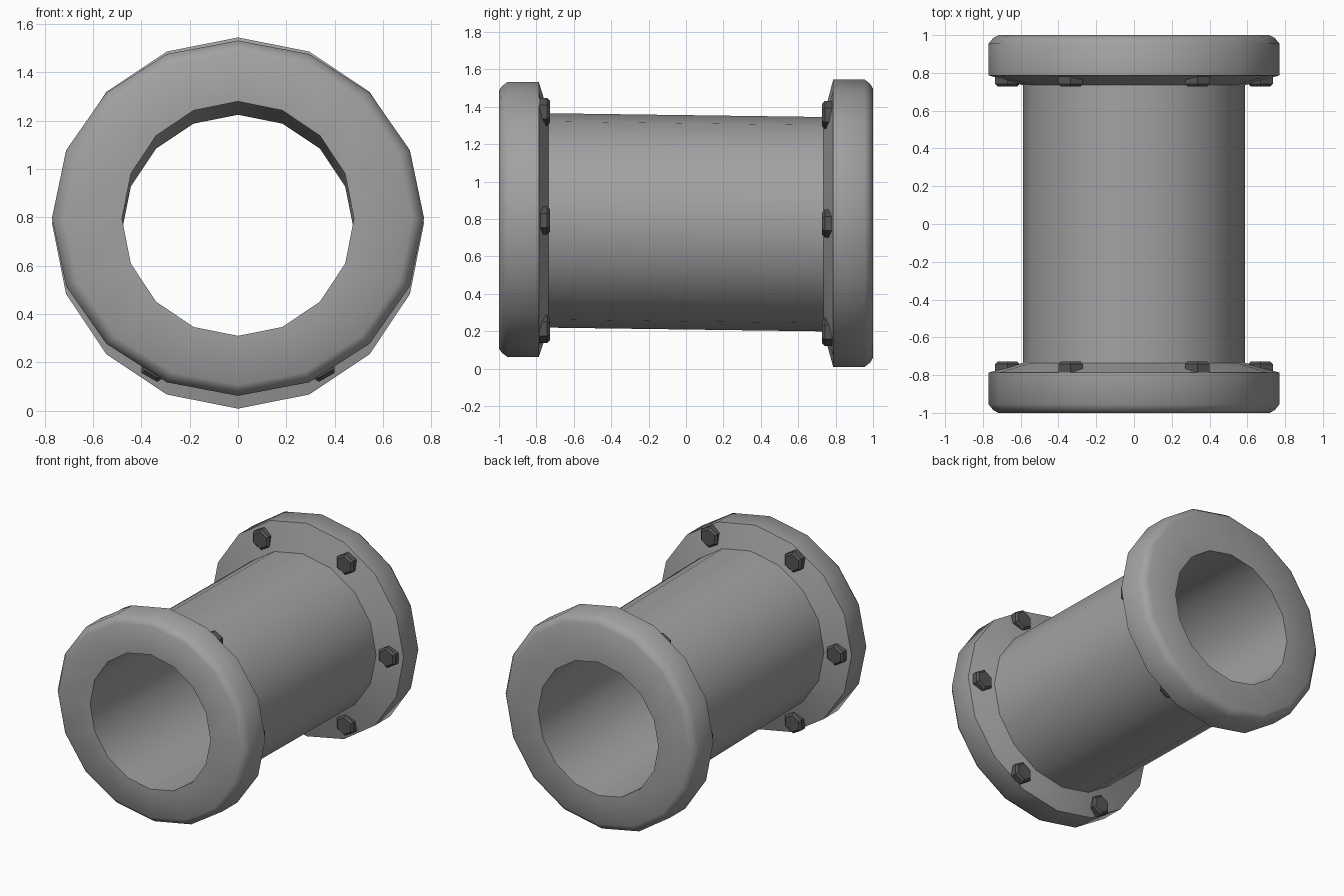
import bpy
import bmesh
from math import cos, sin, pi

cube = bpy.data.objects.get("Cube")
if cube:
    bpy.data.objects.remove(cube, do_unlink=True)


def flat_material(name, value):
    mat = bpy.data.materials.new(name)
    mat.use_nodes = True
    colour = (value, value, value, 1)
    mat.diffuse_color = colour
    mat.node_tree.nodes["Principled BSDF"].inputs["Base Color"].default_value = colour
    return mat


pipe_grey = flat_material("pipe grey", 0.36)
bolt_grey = flat_material("dark bolt grey", 0.09)


def loft(name, rings, mat, sides=16, phase=0.0, cx=0.0, capped=False, smooth=True):
    """Skin rings given as (y, x radius, z radius, centre z)."""
    bm = bmesh.new()
    loops = []
    for y, rx, rz, cz in rings:
        angles = [phase + 2 * pi * i / sides for i in range(sides)]
        loops.append([bm.verts.new((cx + rx * cos(a), y, cz + rz * sin(a))) for a in angles])
    for a, b in zip(loops, loops[1:]):
        for i in range(sides):
            j = (i + 1) % sides
            bm.faces.new((a[i], b[i], b[j], a[j]))
    if capped:
        bm.faces.new(loops[0])
        bm.faces.new(loops[-1])
        bmesh.ops.recalc_face_normals(bm, faces=bm.faces)
    mesh = bpy.data.meshes.new(name)
    bm.to_mesh(mesh)
    bm.free()
    mesh.materials.append(mat)
    obj = bpy.data.objects.new(name, mesh)
    bpy.context.collection.objects.link(obj)
    if smooth:
        bpy.ops.object.select_all(action="DESELECT")
        obj.select_set(True)
        bpy.context.view_layer.objects.active = obj
        bpy.ops.object.shade_smooth_by_angle(angle=0.9)
    return obj


# Shared rings where the parts meet
front_mouth = (-1.0, 0.48, 0.485, 0.795)
back_mouth = (1.0, 0.48, 0.48, 0.745)
front_joint = (-0.735, 0.587, 0.573, 0.792)
back_joint = (0.735, 0.587, 0.573, 0.772)

# Pipe wall, outside and inside
loft("pipe_barrel", [front_joint, back_joint], pipe_grey)
loft("pipe_bore", [back_mouth, front_mouth], pipe_grey)

# End flanges with a rounded outer edge and a coned inner face
loft("front_flange", [
    front_mouth,
    (-1.0, 0.72, 0.69, 0.797),
    (-0.985, 0.745, 0.712, 0.797),
    (-0.955, 0.77, 0.735, 0.797),
    (-0.787, 0.77, 0.735, 0.797),
    front_joint], pipe_grey)
loft("back_flange", [
    back_joint,
    (0.787, 0.77, 0.768, 0.777),
    (0.955, 0.77, 0.768, 0.777),
    (0.985, 0.745, 0.745, 0.777),
    (1.0, 0.715, 0.72, 0.777),
    back_mouth], pipe_grey)

# Six hexagonal bolts on the inner face of each flange
for end, side, cz in (("front", -1, 0.792), ("back", 1, 0.775)):
    for k in range(6):
        a = k * pi / 3
        z = cz + 0.67 * sin(a)
        loft(f"{end}_bolt_{k + 1}", [
            (side * 0.785, 0.075, 0.075, z),
            (side * 0.742, 0.075, 0.075, z),
            (side * 0.728, 0.06, 0.06, z)],
            bolt_grey, sides=6, phase=pi / 2, cx=0.67 * cos(a),
            capped=True, smooth=False)
